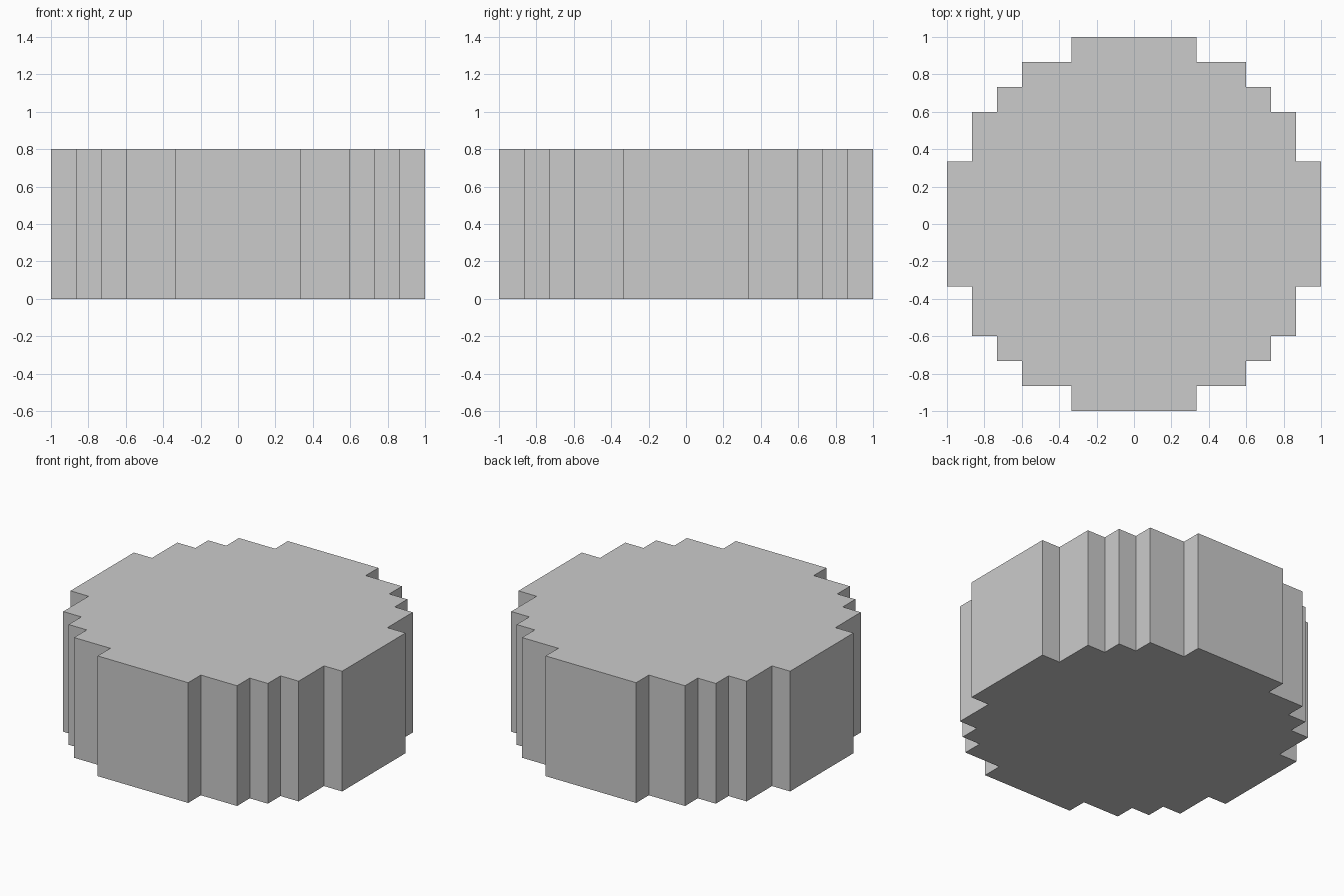
import bpy
import bmesh
from mathutils import Vector

if "Cube" in bpy.data.objects:
    bpy.data.objects.remove(bpy.data.objects["Cube"])

CELL = 2 / 15      # the stepped circle sits on a 15 x 15 cell grid
HEIGHT = 0.8

# One quarter of the stepped outline, in cells from the centre
QUARTER = [(7.5, 2.5), (6.5, 2.5), (6.5, 4.5), (5.5, 4.5), (5.5, 5.5),
           (4.5, 5.5), (4.5, 6.5), (2.5, 6.5), (2.5, 7.5)]


def stepped_outline():
    """Repeat the quarter by 90 degree turns into a closed outline."""
    points, quarter = [], QUARTER
    for _ in range(4):
        points += quarter
        quarter = [(-y, x) for x, y in quarter]
    return [(x * CELL, y * CELL, 0) for x, y in points]


# Stepped disc: outline face extruded straight up
bm = bmesh.new()
base = bm.faces.new([bm.verts.new(p) for p in stepped_outline()])
result = bmesh.ops.extrude_face_region(bm, geom=[base], use_keep_orig=True)
top = [v for v in result["geom"] if isinstance(v, bmesh.types.BMVert)]
bmesh.ops.translate(bm, verts=top, vec=Vector((0, 0, HEIGHT)))
bmesh.ops.recalc_face_normals(bm, faces=bm.faces)

mesh = bpy.data.meshes.new("stepped_disc")
bm.to_mesh(mesh)
bm.free()
bpy.context.collection.objects.link(bpy.data.objects.new("stepped_disc", mesh))
